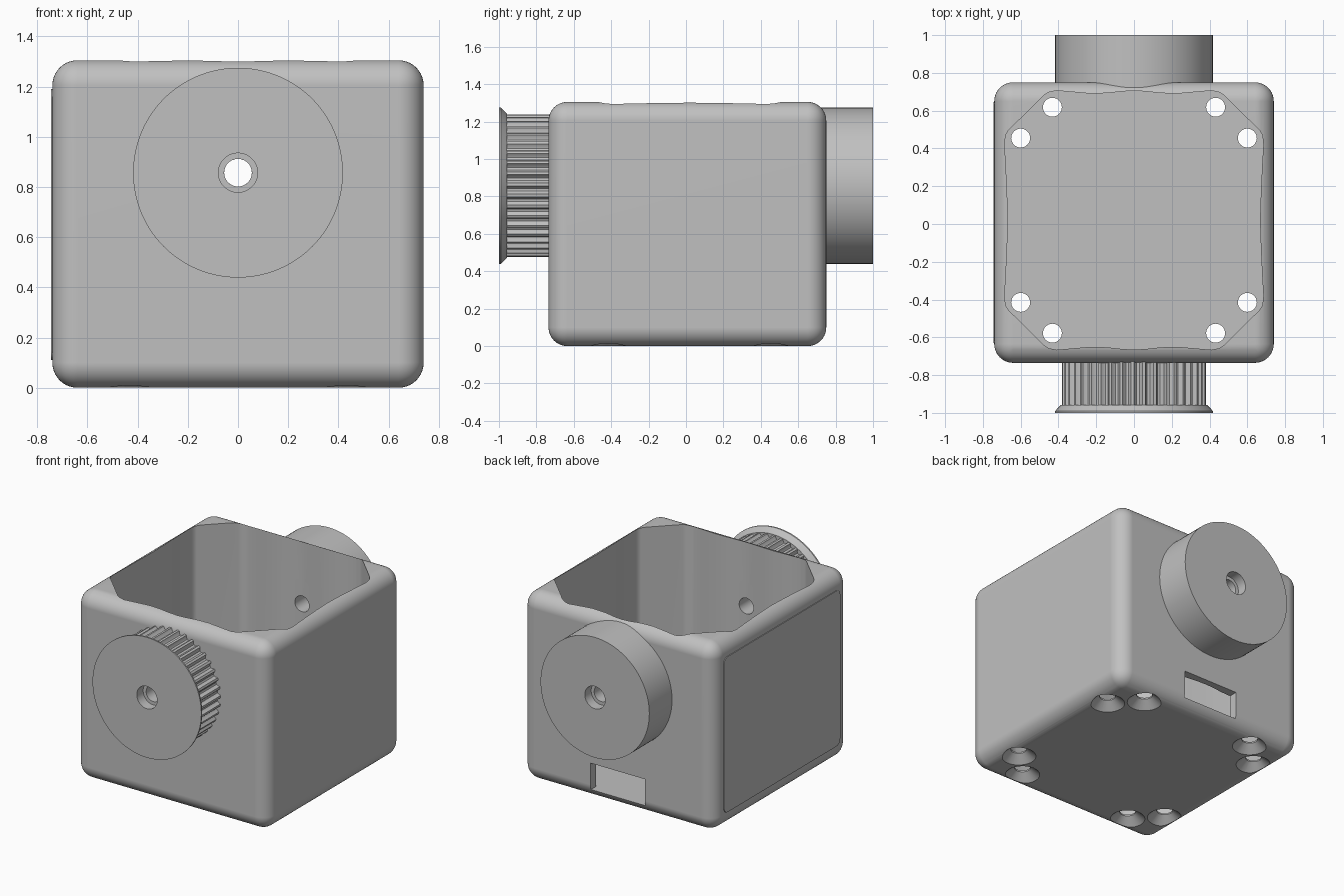
import bpy, bmesh, math
from mathutils import Matrix, Vector

cube = bpy.data.objects.get("Cube")
if cube:
    bpy.data.objects.remove(cube, do_unlink=True)

grey = bpy.data.materials.new("light_grey")
grey.use_nodes = True
grey.diffuse_color = (0.53, 0.53, 0.53, 1)
grey.node_tree.nodes["Principled BSDF"].inputs["Base Color"].default_value = (0.53, 0.53, 0.53, 1)

AXLE_Z = 0.857
CAVITY_Y = 0.02
FLOOR = 0.06
BORE = 0.055


def finish(name, bm):
    """Turn a bmesh into a named object."""
    bmesh.ops.recalc_face_normals(bm, faces=bm.faces)
    mesh = bpy.data.meshes.new(name)
    bm.to_mesh(mesh)
    bm.free()
    obj = bpy.data.objects.new(name, mesh)
    bpy.context.collection.objects.link(obj)
    mesh.materials.append(grey)
    return obj


def select(obj):
    bpy.ops.object.select_all(action='DESELECT')
    obj.select_set(True)
    bpy.context.view_layer.objects.active = obj


def smooth(obj):
    select(obj)
    bpy.ops.object.shade_smooth_by_angle(angle=math.radians(32))


def cut(obj, cutter):
    """Subtract a cutter and remove it."""
    mod = obj.modifiers.new("cut", 'BOOLEAN')
    mod.operation = 'DIFFERENCE'
    mod.solver = 'EXACT'
    mod.object = cutter
    select(obj)
    bpy.ops.object.modifier_apply(modifier=mod.name)
    bpy.data.objects.remove(cutter, do_unlink=True)


def box(bm, lo, hi):
    lo, hi = Vector(lo), Vector(hi)
    place = Matrix.Translation((lo + hi) / 2) @ Matrix.Diagonal((hi - lo).to_4d())
    return bmesh.ops.create_cube(bm, size=1, matrix=place)


def prism(points, z0, z1):
    bm = bmesh.new()
    base = bm.faces.new([bm.verts.new((x, y, z0)) for x, y in points])
    top = bmesh.ops.extrude_face_region(bm, geom=[base])["geom"]
    bmesh.ops.translate(bm, vec=(0, 0, z1 - z0),
                        verts=[v for v in top if isinstance(v, bmesh.types.BMVert)])
    return bm


def lathe(name, profile, steps, radius=lambda r, i: r):
    """Spin a closed (radius, y) loop around the axle."""
    bm = bmesh.new()
    rings = []
    for i in range(steps):
        a = math.tau * i / steps
        rings.append([bm.verts.new((radius(r, i) * math.cos(a), y,
                                    AXLE_Z + radius(r, i) * math.sin(a)))
                      for r, y in profile])
    n = len(profile)
    for i in range(steps):
        a, b = rings[i], rings[(i + 1) % steps]
        for j in range(n):
            k = (j + 1) % n
            bm.faces.new((a[j], a[k], b[k], b[j]))
    return finish(name, bm)


# Rounded housing block
bm = bmesh.new()
box(bm, (-0.74, -0.735, 0), (0.74, 0.75, 1.305))
bmesh.ops.bevel(bm, geom=bm.edges[:], offset=0.1, segments=10, profile=0.5, affect='EDGES')
housing = finish("housing", bm)

# Motor cavity with bowed sides and clipped corners, mirrored from one quarter
quarter = [(0.667, 0), (0.672, 0.15), (0.679, 0.3), (0.685, 0.4), (0.68, 0.45), (0.665, 0.475),
           (0.475, 0.663), (0.45, 0.678), (0.41, 0.686), (0.33, 0.679), (0.23, 0.67),
           (0.14, 0.673), (0.06, 0.682), (0, 0.685)]
half = quarter + [(-x, y) for x, y in reversed(quarter[:-1])]
outline = half + [(x, -y) for x, y in reversed(half[1:-1])]
cut(housing, finish("cavity_cutter", prism([(x, y + CAVITY_Y) for x, y in outline], FLOOR, 1.5)))

# Countersunk screw holes through the floor
cones, drills = bmesh.new(), bmesh.new()
for sx in (-1, 1):
    for sy in (-1, 1):
        for x, y in ((0.6, 0.435), (0.432, 0.598)):
            spot = Vector((sx * x, sy * y + CAVITY_Y, 0))
            bmesh.ops.create_cone(cones, cap_ends=True, segments=32, radius1=0.114, radius2=0.049,
                                  depth=0.055, matrix=Matrix.Translation(spot + Vector((0, 0, 0.0235))))
            bmesh.ops.create_cone(drills, cap_ends=True, segments=32, radius1=0.05, radius2=0.05,
                                  depth=0.2, matrix=Matrix.Translation(spot + Vector((0, 0, 0.05))))
cut(housing, finish("countersink_cutter", cones))
cut(housing, finish("drill_cutter", drills))

# Axle hole through both walls
bm = bmesh.new()
bmesh.ops.create_cone(bm, cap_ends=True, segments=48, radius1=BORE, radius2=BORE, depth=2,
                      matrix=Matrix.Translation((0, 0, AXLE_Z)) @ Matrix.Rotation(math.pi / 2, 4, 'X'))
cut(housing, finish("axle_cutter", bm))

# Cable slot low in the back wall
bm = bmesh.new()
box(bm, (-0.21, 0.5, FLOOR + 0.003), (0.21, 0.9, 0.25))
cut(housing, finish("slot_cutter", bm))
smooth(housing)
weighted = housing.modifiers.new("even_shading", 'WEIGHTED_NORMAL')
weighted.keep_sharp = True

# Thin rounded plate on the right wall
bm = bmesh.new()
box(bm, (-0.745, -0.63, 0.11), (-0.735, 0.645, 1.19))
corners = [e for e in bm.edges if abs(e.verts[0].co.x - e.verts[1].co.x) > 0.005]
bmesh.ops.bevel(bm, geom=corners, offset=0.04, segments=6, profile=0.5, affect='EDGES')
smooth(finish("side_plate", bm))

# Plain round hub on the back
smooth(lathe("back_hub", [(BORE, 0.716), (0.418, 0.716), (0.418, 1), (0.078, 1),
                          (0.078, 0.93), (BORE, 0.93)], 96))

# Toothed pulley with a flange on the front
TOOTH_R = 0.382
groove = (0, 0, 0, 0.016, 0.023, 0.024, 0.023, 0.016)
pulley = lathe("front_pulley", [(0.078, -1), (0.418, -1), (0.418, -0.99), (0.386, -0.957),
                                (TOOTH_R, -0.957), (TOOTH_R, -0.7), (BORE, -0.7),
                                (BORE, -0.93), (0.078, -0.93)], 40 * len(groove),
               lambda r, i: r - groove[i % len(groove)] if r == TOOTH_R else r)
smooth(pulley)
